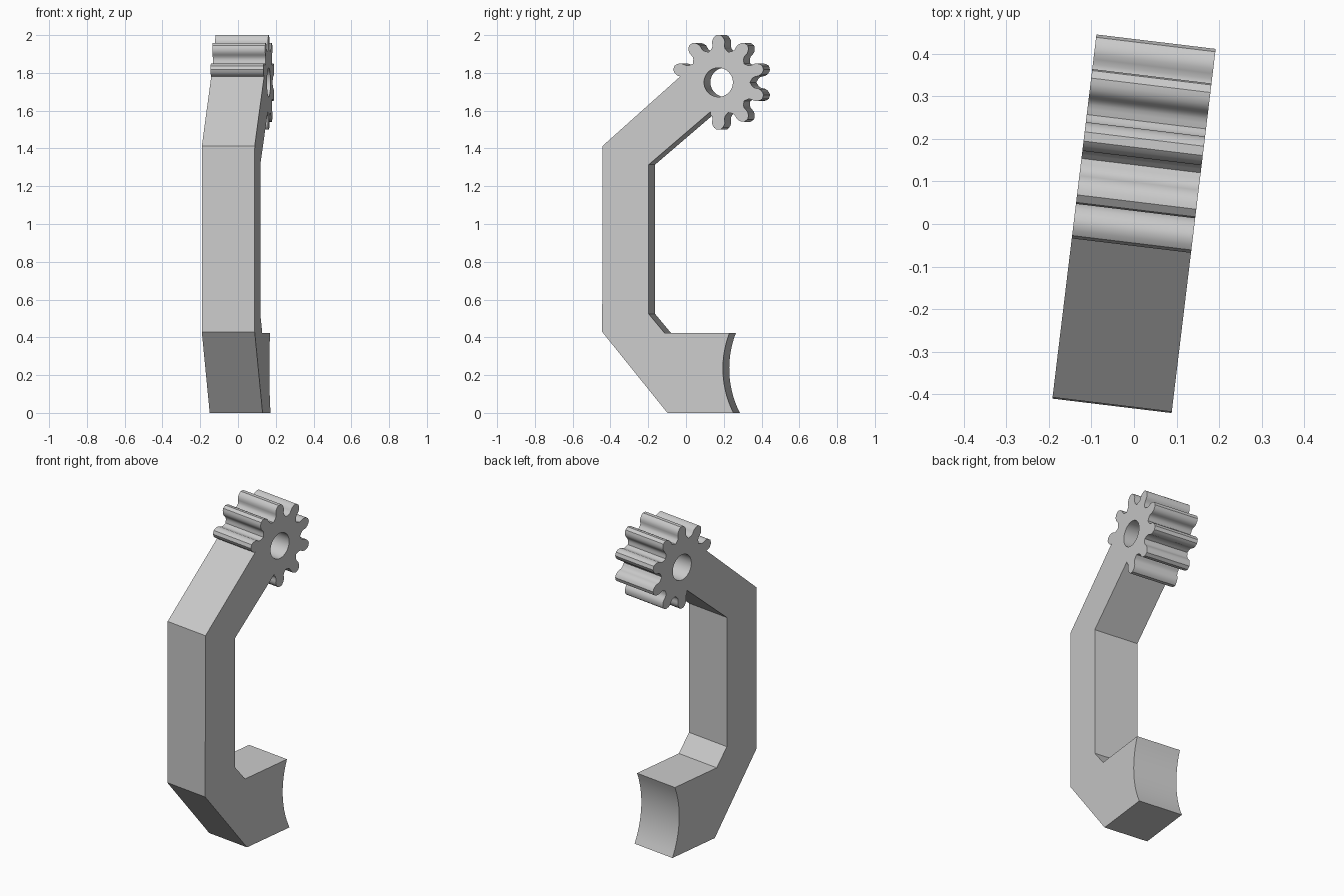
import bpy, bmesh
from math import sin, cos, pi, radians, sqrt
from mathutils import Matrix

cube = bpy.data.objects.get("Cube")
if cube:
    bpy.data.objects.remove(cube, do_unlink=True)

HALF_WIDTH = 0.141
TURN = radians(-6.9)
GEAR_Y, GEAR_Z, HOLE_R = 0.19, 1.75, 0.077

grey = bpy.data.materials.new("plain_grey")
grey.use_nodes = True
colour = (0.6, 0.6, 0.6, 1)
grey.diffuse_color = colour
grey.node_tree.nodes["Principled BSDF"].inputs["Base Color"].default_value = colour

# Half of one tooth: radius and half thickness, root to tip
FLANK = [(0.170, 0.043), (0.178, 0.036), (0.190, 0.032), (0.203, 0.033),
         (0.216, 0.034), (0.229, 0.030), (0.241, 0.022), (0.250, 0.011)]


def polar(r, a, side=0.0):
    """Point at radius r on angle a, shifted sideways, about the gear centre."""
    return (GEAR_Y + r * cos(a) - side * sin(a),
            GEAR_Z + r * sin(a) + side * cos(a))


def tooth(a, rising, falling):
    return ([polar(r, a, -w) for r, w in rising] +
            [polar(r, a, w) for r, w in reversed(falling)])


# Foot with a hollow end, and the inner edge of the arm
outline = [(-0.082, 0.0)]
for i in range(15):
    z = 0.424 * i / 14
    outline.append((0.7305 - sqrt(0.517 ** 2 - (z - 0.235) ** 2), z))
outline += [(-0.098, 0.424), (-0.182, 0.524), (-0.182, 1.314), (0.147, 1.594)]

# Eight open teeth; the last runs straight into the arm
for i in range(8):
    a = radians(-90 + 36 * i)
    last = i == 7
    outline += tooth(a, FLANK, FLANK[3:] if last else FLANK)
    if not last:
        outline.append(polar(0.168, a + radians(18)))

# Outer edge of the arm
outline += [(-0.427, 1.414), (-0.430, 0.429)]

hole = [polar(HOLE_R, 2 * pi * i / 48) for i in range(48)]

# Flat profile with a hole, given its width
curve = bpy.data.curves.new("profile", "CURVE")
curve.dimensions = "2D"
curve.fill_mode = "BOTH"
curve.extrude = HALF_WIDTH
for loop in (outline, hole):
    spline = curve.splines.new("POLY")
    spline.points.add(len(loop) - 1)
    for point, (y, z) in zip(spline.points, loop):
        point.co = (y, z, 0, 1)
    spline.use_cyclic_u = True
helper = bpy.data.objects.new("profile", curve)
bpy.context.collection.objects.link(helper)
bpy.context.view_layer.update()
mesh = bpy.data.meshes.new_from_object(
    helper.evaluated_get(bpy.context.evaluated_depsgraph_get()))
bpy.data.objects.remove(helper, do_unlink=True)

# Stand the profile up, weld it and clean the flat sides
upright = Matrix(((0, 0, 1, 0), (1, 0, 0, 0), (0, 1, 0, 0), (0, 0, 0, 1)))
bm = bmesh.new()
bm.from_mesh(mesh)
bm.transform(Matrix.Rotation(TURN, 4, "Z") @ upright)
bmesh.ops.remove_doubles(bm, verts=bm.verts, dist=0.0005)
bmesh.ops.recalc_face_normals(bm, faces=bm.faces)
bm.to_mesh(mesh)
bm.free()
mesh.materials.clear()
mesh.materials.append(grey)

arm = bpy.data.objects.new("geared_lever_arm", mesh)
bpy.context.collection.objects.link(arm)
bpy.ops.object.select_all(action="DESELECT")
arm.select_set(True)
bpy.context.view_layer.objects.active = arm
bpy.ops.object.shade_smooth_by_angle(angle=radians(28))
